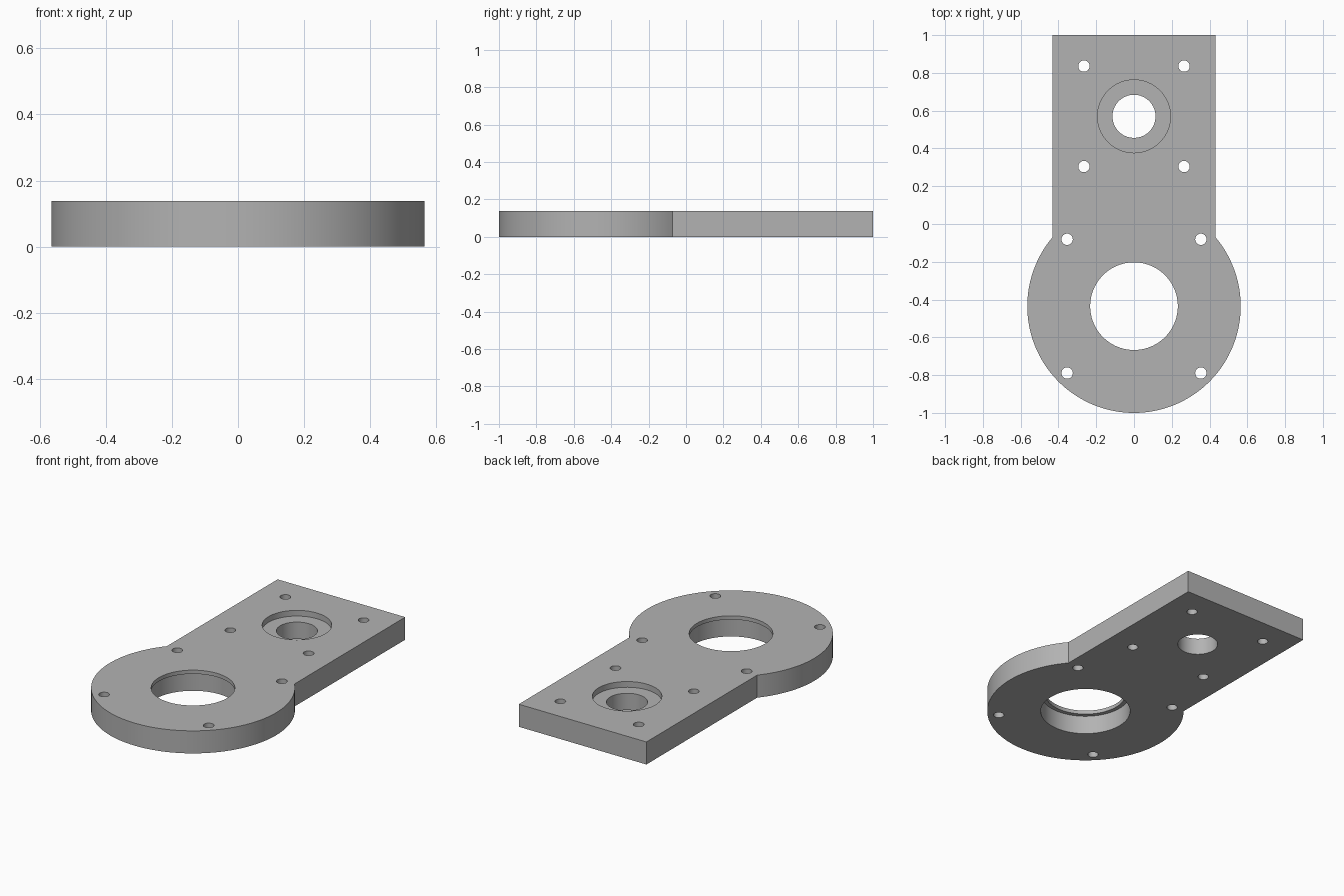
import bpy, bmesh, math

THICK = 0.138
DISC_Y, DISC_R, HALF_W = -0.435, 0.565, 0.432
BORE_Y = 0.57

cube = bpy.data.objects.get("Cube")
if cube:
    bpy.data.objects.remove(cube, do_unlink=True)

grey = bpy.data.materials.new("machined_grey")
grey.use_nodes = True
colour = (0.45, 0.45, 0.45, 1)
grey.diffuse_color = colour
grey.node_tree.nodes["Principled BSDF"].inputs["Base Color"].default_value = colour


def make_object(name, bm):
    mesh = bpy.data.meshes.new(name)
    bm.to_mesh(mesh)
    bm.free()
    obj = bpy.data.objects.new(name, mesh)
    obj.data.materials.append(grey)
    bpy.context.collection.objects.link(obj)
    return obj


# Plate outline: large round end joined to a straight tail
start = math.acos(HALF_W / DISC_R)
sweep, steps = math.pi + 2 * start, 96
outline = [(HALF_W, 1), (-HALF_W, 1)]
for i in range(steps + 1):
    a = math.pi - start + sweep * i / steps
    outline.append((DISC_R * math.cos(a), DISC_Y + DISC_R * math.sin(a)))

bm = bmesh.new()
base = bm.faces.new([bm.verts.new((x, y, 0)) for x, y in outline])
top = bmesh.ops.extrude_face_region(bm, geom=[base])
bmesh.ops.translate(bm, vec=(0, 0, THICK),
                    verts=[v for v in top["geom"] if isinstance(v, bmesh.types.BMVert)])
bmesh.ops.recalc_face_normals(bm, faces=bm.faces)
plate = make_object("mounting_plate", bm)


# Cut a round hole between two heights
def drill(name, x, y, radius, low=-0.1, high=0.3, sides=64):
    cutter_bm = bmesh.new()
    bmesh.ops.create_cone(cutter_bm, cap_ends=True, segments=sides, radius1=radius,
                          radius2=radius, depth=high - low)
    bmesh.ops.translate(cutter_bm, vec=(x, y, (low + high) / 2), verts=cutter_bm.verts)
    cutter = make_object(name, cutter_bm)
    cutter.hide_render = True
    cutter.hide_set(True)
    mod = plate.modifiers.new(name, 'BOOLEAN')
    mod.operation, mod.solver, mod.object = 'DIFFERENCE', 'EXACT', cutter
    bpy.context.view_layer.objects.active = plate
    bpy.ops.object.modifier_apply(modifier=name)
    bpy.data.objects.remove(cutter, do_unlink=True)


# Large bore with a thin lip at the top, small bore with a shallow recess
drill("large_bore", 0, DISC_Y, 0.232, sides=96)
drill("large_bore_recess", 0, DISC_Y, 0.257, high=0.115, sides=96)
drill("small_bore", 0, BORE_Y, 0.114)
drill("small_bore_recess", 0, BORE_Y, 0.193, low=0.103)

# Screw holes, four around each bore
for side in (-1, 1):
    for end in (-1, 1):
        drill("tail_screw_hole", side * 0.265, BORE_Y + end * 0.266, 0.03, sides=32)
        drill("disc_screw_hole", side * 0.354, DISC_Y + end * 0.354, 0.03, sides=32)

bpy.ops.object.select_all(action='DESELECT')
plate.select_set(True)
bpy.context.view_layer.objects.active = plate
bpy.ops.object.shade_smooth_by_angle(angle=math.radians(30))
